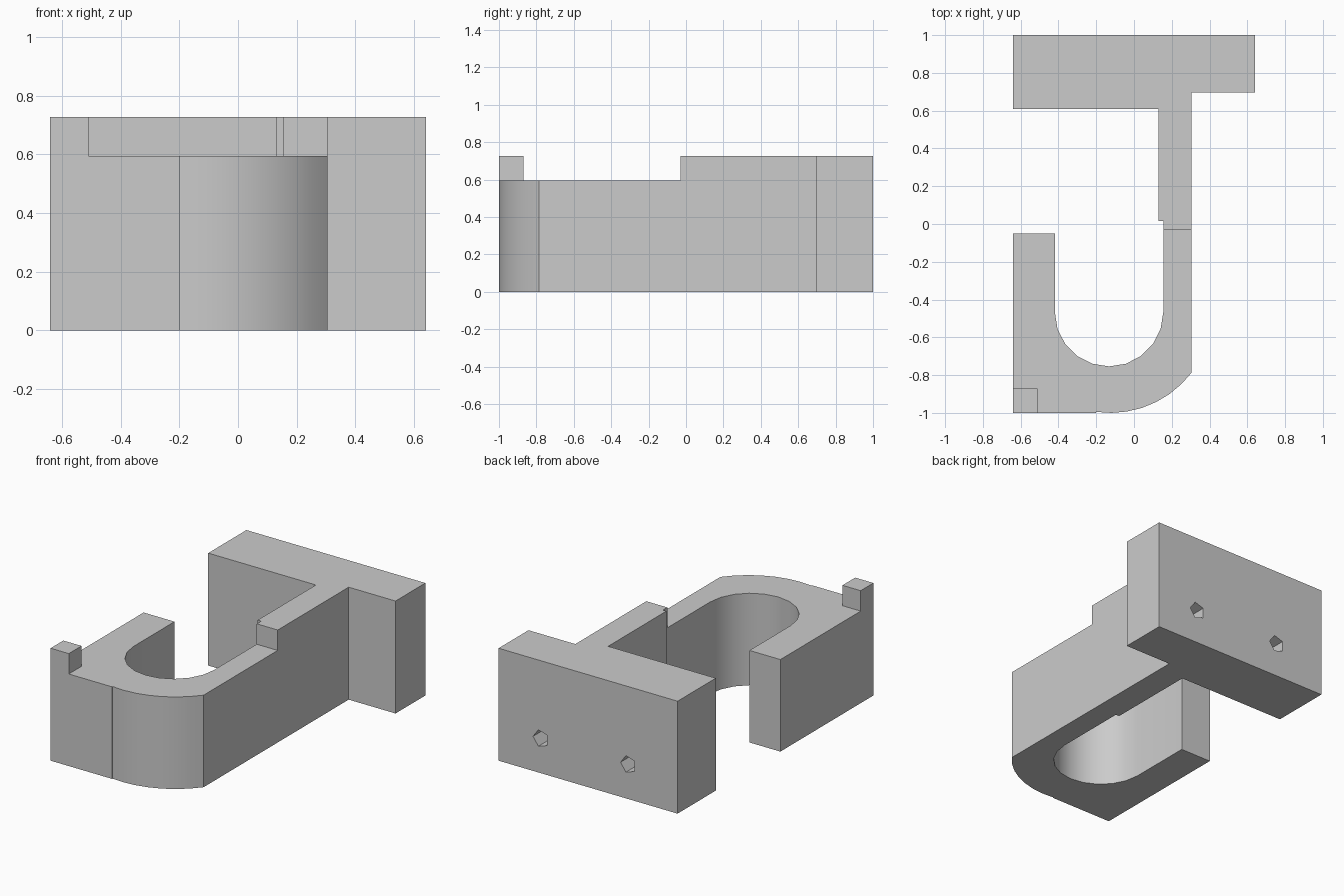
import bpy
import bmesh
from math import cos, sin, pi, radians, asin, acos

if "Cube" in bpy.data.objects:
    bpy.data.objects.remove(bpy.data.objects["Cube"], do_unlink=True)

grey = bpy.data.materials.new("plain grey")
grey.use_nodes = True
grey.diffuse_color = (0.6, 0.6, 0.6, 1)
grey.node_tree.nodes["Principled BSDF"].inputs["Base Color"].default_value = (0.6, 0.6, 0.6, 1)

HIGH, LOW = 0.727, 0.595
RIGHT, LEFT, INNER = 0.305, -0.64, 0.155


def arc(cx, cy, r, start, end, steps):
    angles = [start + (end - start) * i / steps for i in range(steps + 1)]
    return [(cx + r * cos(a), cy + r * sin(a)) for a in angles]


def prism(name, outline, z0, z1):
    """Extrude a plan outline from z0 up to z1."""
    bm = bmesh.new()
    face = bm.faces.new([bm.verts.new((x, y, z0)) for x, y in outline])
    top = bmesh.ops.extrude_face_region(bm, geom=[face])["geom"]
    moved = [v for v in top if isinstance(v, bmesh.types.BMVert)]
    bmesh.ops.translate(bm, verts=moved, vec=(0, 0, z1 - z0))
    bmesh.ops.recalc_face_normals(bm, faces=bm.faces)
    mesh = bpy.data.meshes.new(name)
    bm.to_mesh(mesh)
    bm.free()
    mesh.materials.append(grey)
    obj = bpy.data.objects.new(name, mesh)
    bpy.context.collection.objects.link(obj)
    return obj


def combine(target, tool, operation):
    """Join or cut with a tool solid, then drop the tool."""
    mod = target.modifiers.new("combine", "BOOLEAN")
    mod.operation, mod.solver, mod.object = operation, "EXACT", tool
    bpy.ops.object.select_all(action="DESELECT")
    bpy.context.view_layer.objects.active = target
    target.select_set(True)
    bpy.ops.object.modifier_apply(modifier=mod.name)
    bpy.data.objects.remove(tool, do_unlink=True)


# Wall plate and raised stem
bracket = prism("hook_bracket", [
    (LEFT, 1), (LEFT, 0.61), (0.13, 0.61), (0.13, 0.015), (INNER, 0.015),
    (INNER, -0.03), (RIGHT, -0.03), (RIGHT, 0.695), (-LEFT, 0.695), (-LEFT, 1)], 0, HIGH)

# Lower J-shaped hook with a round inside and a rounded outer corner
ox, oy, outer_r = -0.125, -0.46, 0.54
outer = arc(ox, oy, outer_r, pi + acos((ox + 0.2) / outer_r),
            2 * pi - acos((RIGHT - ox) / outer_r), 7)
inner = arc(-0.132, -0.467, 0.287, 0, -pi, 10)
hook = prism("hook", [(LEFT, -0.05), (LEFT, -1), (-0.2, -1)] + outer
             + [(RIGHT, 0.005), (INNER, 0.005)] + inner + [(-0.419, -0.05)], 0, LOW)
combine(bracket, hook, "UNION")

# Small stop at the outer corner of the hook
stop = prism("corner_stop", [(LEFT, -1), (-0.51, -1), (-0.51, -0.87), (LEFT, -0.87)],
             LOW - 0.1, HIGH)
combine(bracket, stop, "UNION")

# Blind five-sided screw holes in the back of the plate
for x in (0.338, -0.288):
    cutter = prism("screw_hole", arc(0, 0, 0.056, 0, 1.6 * pi, 4), 0, 0.3)
    cutter.rotation_euler.x = radians(90)
    cutter.location = (x, 1.1, 0.223)
    bpy.context.view_layer.update()
    combine(bracket, cutter, "DIFFERENCE")

bpy.ops.object.shade_smooth_by_angle(angle=radians(30))
